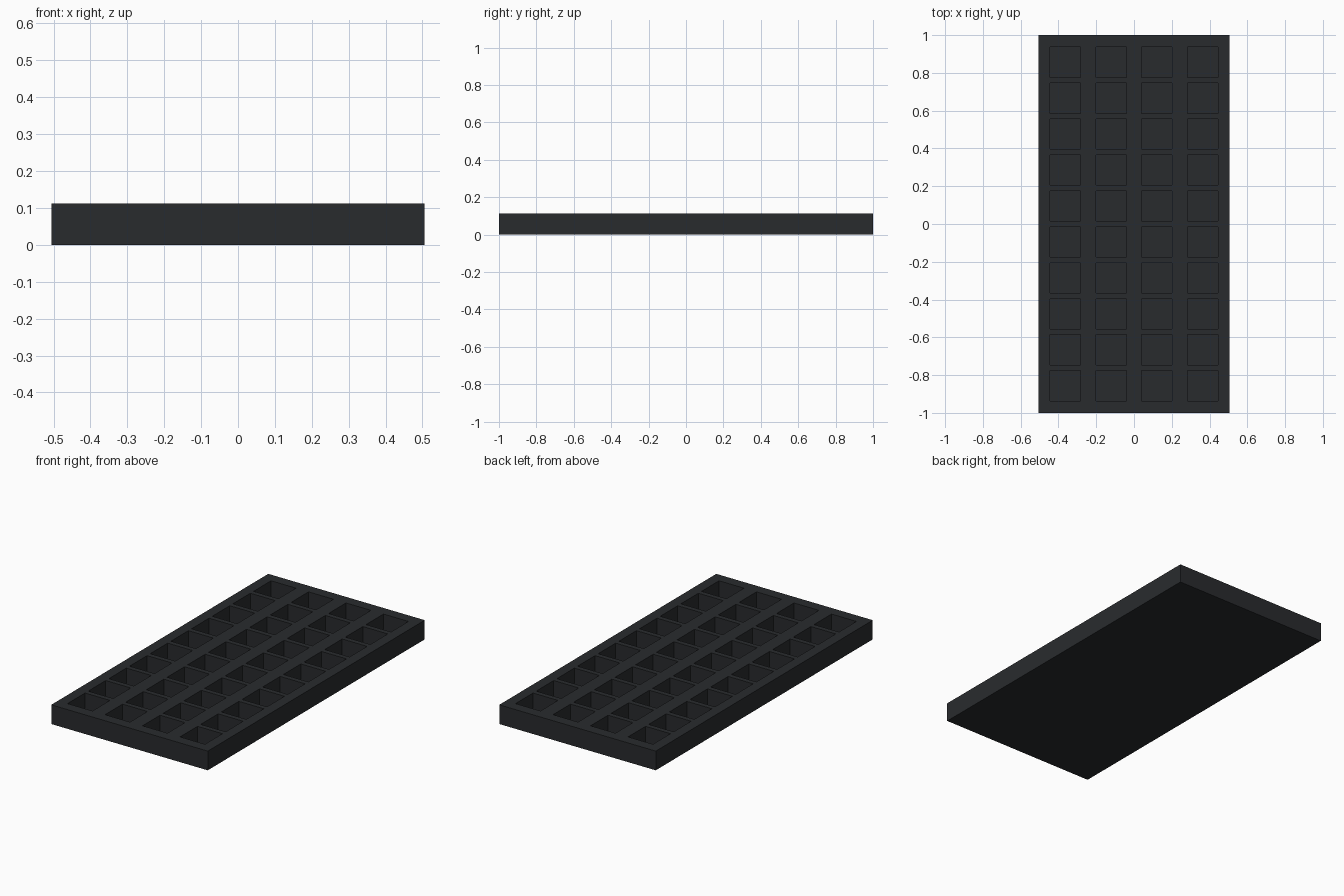
import bpy, bmesh

if "Cube" in bpy.data.objects:
    bpy.data.objects.remove(bpy.data.objects["Cube"])

W, L, H = 1.01, 2.0, 0.112        # overall size
COLS, ROWS = 4, 10
PITCH_X, PITCH_Y = 0.242, 0.1905
POCKET, FLOOR = 0.161, 0.012


def grid_lines(total, count, pitch):
    """Outer edges plus both sides of every pocket along one axis."""
    lines = [-total / 2]
    for i in range(count):
        c = (i - (count - 1) / 2) * pitch
        lines += [c - POCKET / 2, c + POCKET / 2]
    return lines + [total / 2]


xs = grid_lines(W, COLS, PITCH_X)
ys = grid_lines(L, ROWS, PITCH_Y)

# Top surface as a grid of ribs and pocket openings
bm = bmesh.new()
v = [[bm.verts.new((x, y, H)) for y in ys] for x in xs]
pockets = []
for i in range(len(xs) - 1):
    for j in range(len(ys) - 1):
        f = bm.faces.new((v[i][j], v[i + 1][j], v[i + 1][j + 1], v[i][j + 1]))
        if i % 2 and j % 2:
            pockets.append(f)

# Outer walls and closed underside
rim = [e for e in bm.edges if e.is_boundary]
walls = bmesh.ops.extrude_edge_only(bm, edges=rim)["geom"]
for g in walls:
    if isinstance(g, bmesh.types.BMVert):
        g.co.z = 0
bmesh.ops.contextual_create(bm, geom=[e for e in bm.edges if e.is_boundary])

# Sink the square pockets
sunk = bmesh.ops.extrude_discrete_faces(bm, faces=pockets)["faces"]
for f in sunk:
    for vert in f.verts:
        vert.co.z = FLOOR

bmesh.ops.recalc_face_normals(bm, faces=bm.faces)
mesh = bpy.data.meshes.new("pocket_tray")
bm.to_mesh(mesh)
bm.free()

tray = bpy.data.objects.new("pocket_tray", mesh)
bpy.context.collection.objects.link(tray)

# Dark plastic
mat = bpy.data.materials.new("dark_plastic")
mat.diffuse_color = (0.022, 0.024, 0.027, 1)
mat.use_nodes = True
mat.node_tree.nodes["Principled BSDF"].inputs["Base Color"].default_value = mat.diffuse_color
mesh.materials.append(mat)
